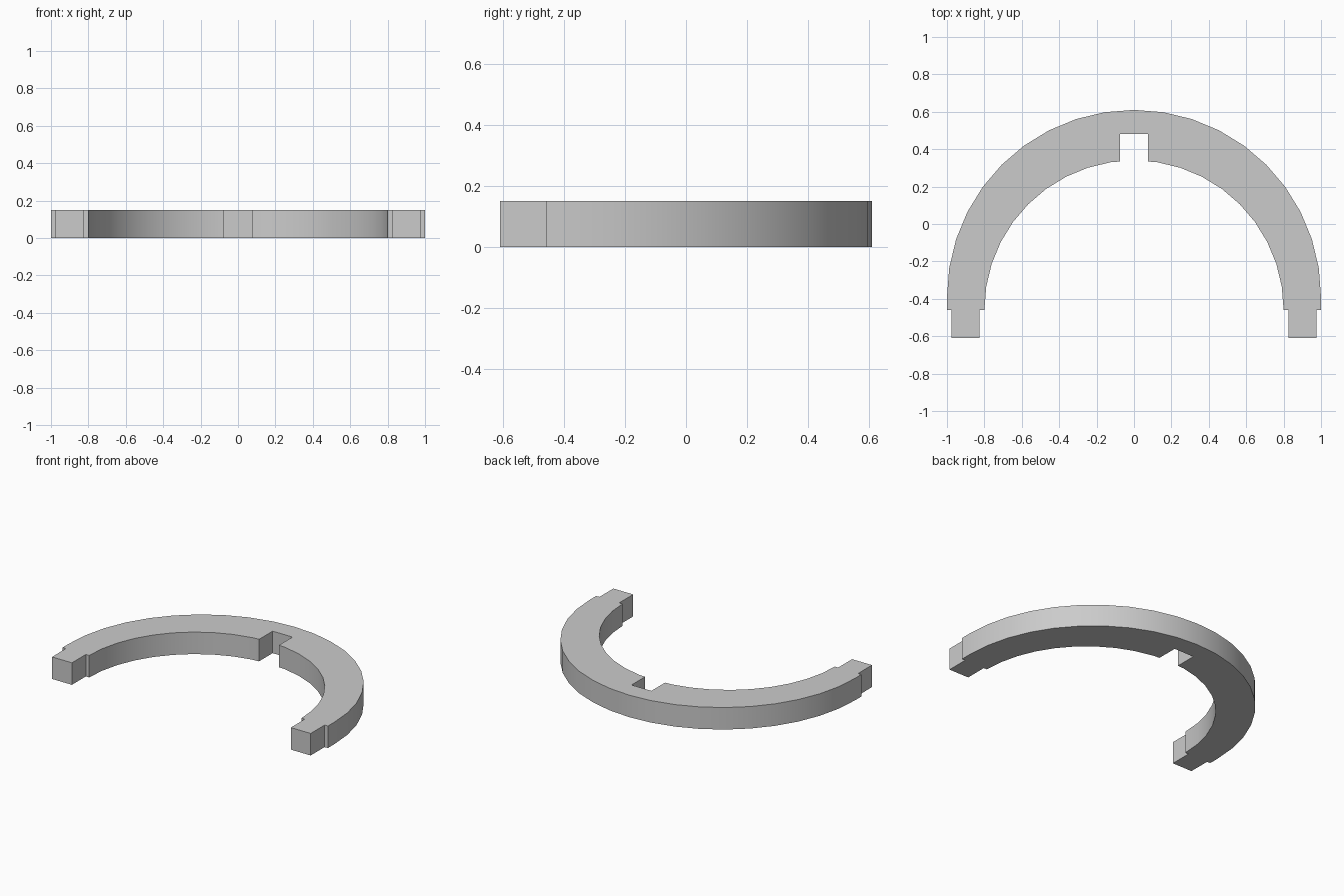
import bpy
import bmesh
from math import sin, cos, radians

cube = bpy.data.objects.get("Cube")
if cube:
    bpy.data.objects.remove(cube, do_unlink=True)

HEIGHT = 0.15
END_Y = -0.46        # shoulder line where the tenons start
STEPS = 10           # facets per quarter arc


def arc(radius, centre_y, first, last):
    """Points on an arc, counted clockwise from the crown."""
    step = radians(90 / STEPS)
    return [(radius * sin(i * step), centre_y + radius * cos(i * step))
            for i in range(first, last + 1)]


# Left half of the outline: outer rim, tenon, inner rim, notch
outer = arc(1.0, -0.39, 1, STEPS - 1) + [(1.0, -0.39), (1.0, END_Y)]
tenon = [(0.975, END_Y), (0.975, -0.61), (0.825, -0.61), (0.825, END_Y)]
inner = arc(0.8, END_Y, 1, STEPS)[::-1]
notch = [(0.075, 0.334), (0.075, 0.48)]
half = outer + tenon + inner + notch

# Mirror the half outline and close it through the crown
outline = [(0, 0.61)] + half + [(-x, y) for x, y in reversed(half)]

bm = bmesh.new()
base = bm.faces.new([bm.verts.new((x, y, 0)) for x, y in outline])
extruded = bmesh.ops.extrude_face_region(bm, geom=[base], use_keep_orig=True)
top = [v for v in extruded["geom"] if isinstance(v, bmesh.types.BMVert)]
bmesh.ops.translate(bm, verts=top, vec=(0, 0, HEIGHT))
bmesh.ops.recalc_face_normals(bm, faces=bm.faces)
mesh = bpy.data.meshes.new("half_ring")
bm.to_mesh(mesh)
bm.free()

ring = bpy.data.objects.new("half_ring", mesh)
bpy.context.collection.objects.link(ring)

# Plain grey material
grey = bpy.data.materials.new("light_grey")
grey.use_nodes = True
colour = (0.6, 0.6, 0.6, 1)
grey.diffuse_color = colour
grey.node_tree.nodes["Principled BSDF"].inputs["Base Color"].default_value = colour
mesh.materials.append(grey)

# Smooth rims, sharp corners
bpy.ops.object.select_all(action="DESELECT")
ring.select_set(True)
bpy.context.view_layer.objects.active = ring
bpy.ops.object.shade_smooth_by_angle(angle=radians(30))
